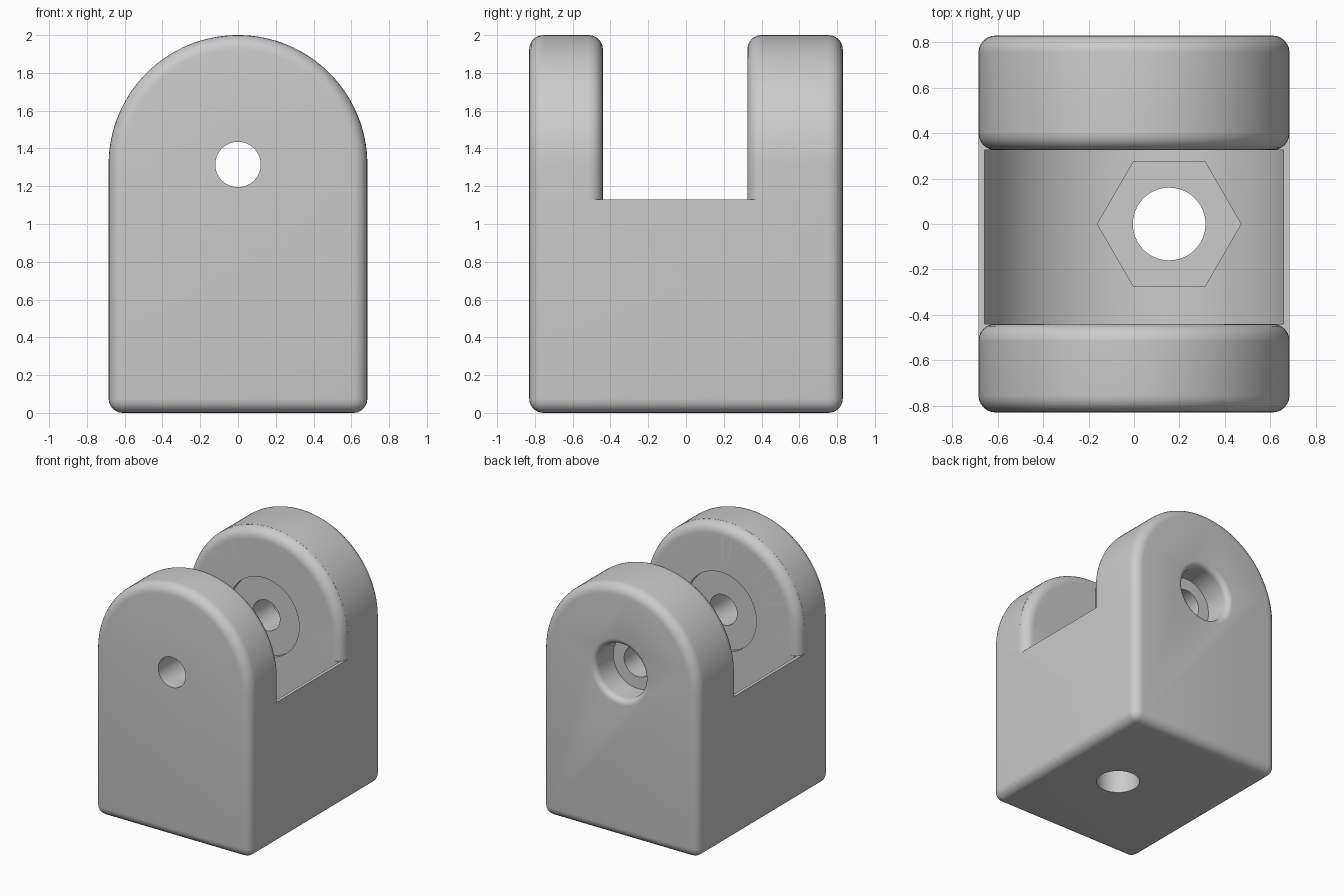
import bpy, bmesh, math
from mathutils import Vector

if "Cube" in bpy.data.objects:
    bpy.data.objects.remove(bpy.data.objects["Cube"])

W, D, R, AXIS = 0.685, 0.83, 0.685, 1.315   # half width, half depth, arch radius, pin height
Y0, Y1, SLOT_Z = -0.44, 0.325, 1.13         # slot walls and shoulder height
BEVEL = 0.075


def make_object(name, bm):
    bmesh.ops.recalc_face_normals(bm, faces=bm.faces)
    mesh = bpy.data.meshes.new(name)
    bm.to_mesh(mesh)
    bm.free()
    obj = bpy.data.objects.new(name, mesh)
    bpy.context.collection.objects.link(obj)
    return obj


def prism(name, points, direction):
    """Extrude a closed outline along a vector."""
    bm = bmesh.new()
    face = bm.faces.new([bm.verts.new(p) for p in points])
    new = bmesh.ops.extrude_face_region(bm, geom=[face])["geom"]
    bmesh.ops.translate(bm, verts=[v for v in new if isinstance(v, bmesh.types.BMVert)],
                        vec=Vector(direction))
    return make_object(name, bm)


def apply(obj, mod):
    bpy.context.view_layer.objects.active = obj
    bpy.ops.object.modifier_apply(modifier=mod.name)


def rounded_arch(name, y0, y1):
    """Round-topped slab with all its sharp edges filleted."""
    pts = [(-W, y0, 0), (W, y0, 0)]
    for i in range(65):
        a = math.pi * i / 64
        pts.append((R * math.cos(a), y0, AXIS + R * math.sin(a)))
    obj = prism(name, pts, (0, y1 - y0, 0))
    mod = obj.modifiers.new("fillet", "BEVEL")
    mod.width, mod.segments = BEVEL, 6
    mod.limit_method, mod.angle_limit = "ANGLE", math.radians(40)
    mod.use_clamp_overlap = False
    apply(obj, mod)
    return obj


def lathe(name, profile, n=96):
    """Solid of revolution about the pin axis, from (radius, y) pairs."""
    bm = bmesh.new()
    rings = []
    for r, y in profile:
        rings.append([bm.verts.new((r * math.cos(t), y, AXIS + r * math.sin(t)))
                      for t in (2 * math.pi * k / n for k in range(n))])
    for a, b in zip(rings, rings[1:]):
        for k in range(n):
            j = (k + 1) % n
            bm.faces.new((a[k], a[j], b[j], b[k]))
    bm.faces.new(rings[0])
    bm.faces.new(rings[-1])
    return make_object(name, bm)


def upright(name, x, radius, sides, z0, z1):
    pts = [(x + radius * math.cos(2 * math.pi * k / sides),
            radius * math.sin(2 * math.pi * k / sides), z0) for k in range(sides)]
    return prism(name, pts, (0, 0, z1 - z0))


def cut(obj, cutter):
    mod = obj.modifiers.new("cut", "BOOLEAN")
    mod.operation, mod.solver, mod.object = "DIFFERENCE", "EXACT", cutter
    apply(obj, mod)
    bpy.data.objects.remove(cutter)


# Main body
body = rounded_arch("clevis_body", -D, D)

# Slot between the two lugs, leaving the lugs' inner fillets
e = BEVEL - 0.004
slot = prism("slot_cutter", [(-1, Y0 - e, SLOT_Z), (1, Y0 - e, SLOT_Z),
                             (1, Y1 + e, SLOT_Z), (-1, Y1 + e, SLOT_Z)], (0, 0, 1.2))
cut(slot, rounded_arch("front_lug", -D, Y0))
cut(slot, rounded_arch("back_lug", Y1, D))
cut(body, slot)

# Pin hole, lug recesses, swing clearance and filleted counterbore
profile = [(0.12, -1), (0.12, Y0 - 0.03), (0.31, Y0 - 0.03), (0.31, Y0), (R, Y0),
           (R, Y1), (0.31, Y1), (0.31, Y1 + 0.03), (0.12, Y1 + 0.03),
           (0.12, 0.606), (0.215, 0.606)]
for i in range(7):
    a = math.pi / 2 * i / 6
    profile.append((0.26 - 0.045 * math.cos(a), D - 0.045 + 0.045 * math.sin(a)))
profile.append((0.26, 1))
cut(body, lathe("pin_cutter", profile))

# Nut pocket and bolt hole through the base
cut(body, upright("nut_cutter", 0.155, 0.316, 6, 0.35, 1.0))
cut(body, upright("bolt_cutter", 0.155, 0.16, 64, -0.2, 1.0))

# Finish
mat = bpy.data.materials.new("plain grey")
mat.diffuse_color = (0.6, 0.6, 0.6, 1)
mat.use_nodes = True
mat.node_tree.nodes["Principled BSDF"].inputs["Base Color"].default_value = mat.diffuse_color
body.data.materials.clear()
body.data.materials.append(mat)
for p in body.data.polygons:
    p.material_index = 0
bpy.ops.object.select_all(action="DESELECT")
body.select_set(True)
bpy.context.view_layer.objects.active = body
bpy.ops.object.shade_smooth_by_angle(angle=math.radians(30))
